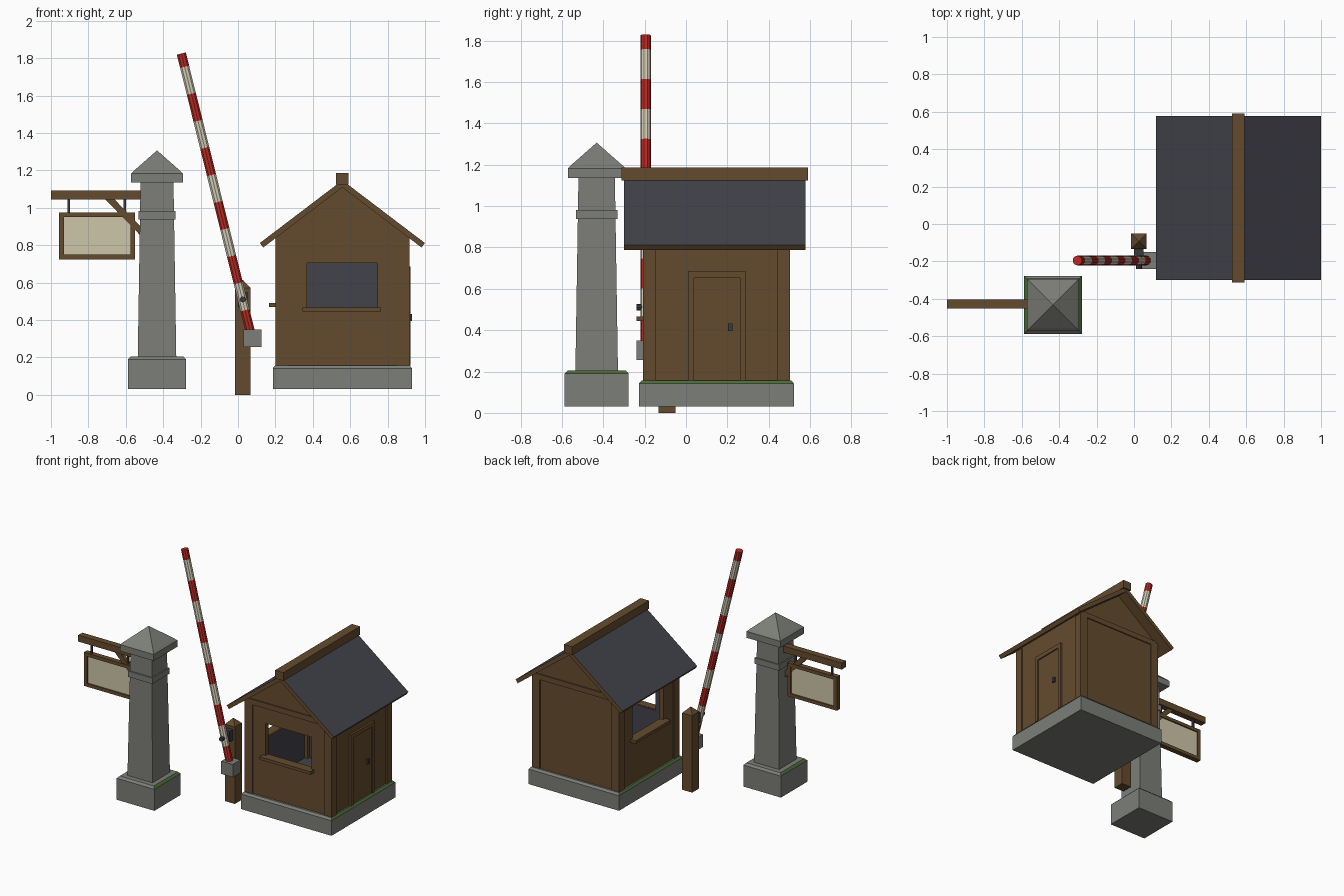
import bpy, bmesh, math
from mathutils import Vector, Matrix

if "Cube" in bpy.data.objects:
    bpy.data.objects.remove(bpy.data.objects["Cube"])


def material(name, rgb):
    m = bpy.data.materials.new(name)
    lin = [(c / 255 / 12.92) if c < 11 else ((c / 255 + 0.055) / 1.055) ** 2.4 for c in rgb]
    m.diffuse_color = (*lin, 1)
    m.use_nodes = True
    m.node_tree.nodes["Principled BSDF"].inputs["Base Color"].default_value = m.diffuse_color
    return m


WOOD = material("brown wood", (100, 75, 46))
STONE = material("grey stone", (124, 126, 120))
SLATE = material("dark slate", (66, 66, 75))
CREAM = material("cream board", (207, 198, 170))
RED = material("red paint", (186, 42, 34))
WHITE = material("off white paint", (214, 206, 184))
MOSS = material("green moss", (74, 108, 54))
METAL = material("dark metal", (56, 58, 63))


def finish(name, bm, *mats):
    bmesh.ops.recalc_face_normals(bm, faces=bm.faces)
    me = bpy.data.meshes.new(name)
    bm.to_mesh(me)
    bm.free()
    for m in mats:
        me.materials.append(m)
    ob = bpy.data.objects.new(name, me)
    bpy.context.collection.objects.link(ob)
    return ob


def box(name, x, y, z, *mats):
    """Box from (min, max) pairs."""
    bm = bmesh.new()
    bmesh.ops.create_cube(bm, size=1)
    for v in bm.verts:
        v.co = [r[0] if c < 0 else r[1] for c, r in zip(v.co, (x, y, z))]
    return finish(name, bm, *mats)


def stack(name, cx, cy, rings, mat, moss=False):
    """Loft of rectangles given as (half x, half y, z)."""
    bm = bmesh.new()
    loops = [[bm.verts.new((cx + sx * hx, cy + sy * hy, z))
              for sx, sy in ((-1, -1), (1, -1), (1, 1), (-1, 1))] for hx, hy, z in rings]
    bm.faces.new(loops[0])
    bm.faces.new(loops[-1])
    for a, b in zip(loops, loops[1:]):
        for i in range(4):
            bm.faces.new((a[i], a[(i + 1) % 4], b[(i + 1) % 4], b[i]))
    bmesh.ops.remove_doubles(bm, verts=bm.verts, dist=1e-5)
    bmesh.ops.recalc_face_normals(bm, faces=bm.faces)
    for f in bm.faces:  # moss grows on the side chamfers
        if moss and abs(f.normal.x) > 0.3 and 0.3 < f.normal.z < 0.95:
            f.material_index = 1
    return finish(name, bm, mat, MOSS)if moss else finish(name, bm, mat)


def extrude_y(name, pts, y0, y1, *mats, rule=None):
    """Profile in x, z extruded along y."""
    bm = bmesh.new()
    face = bm.faces.new([bm.verts.new((x, y0, z)) for x, z in pts])
    new = bmesh.ops.extrude_face_region(bm, geom=[face])["geom"]
    bmesh.ops.translate(bm, vec=(0, y1 - y0, 0),
                        verts=[g for g in new if isinstance(g, bmesh.types.BMVert)])
    bmesh.ops.recalc_face_normals(bm, faces=bm.faces)
    for f in bm.faces:
        f.material_index = rule(f) if rule else 0
    return finish(name, bm, *mats)


def rod(name, a, b, r, mat, sides=10, cuts=(), mat2=None):
    """Cylinder from a to b, with bands changing colour at distances from b."""
    a, b = Vector(a), Vector(b)
    L = (b - a).length
    bm = bmesh.new()
    bmesh.ops.create_cone(bm, cap_ends=True, segments=sides, radius1=r, radius2=r, depth=L)
    for c in cuts:
        bmesh.ops.bisect_plane(bm, geom=bm.verts[:] + bm.edges[:] + bm.faces[:],
                               plane_co=(0, 0, L / 2 - c), plane_no=(0, 0, 1))
    for f in bm.faces:
        d = L / 2 - f.calc_center_median().z
        f.material_index = sum(d > c for c in cuts) % 2
    rot = Vector((0, 0, 1)).rotation_difference(b - a).to_matrix().to_4x4()
    bm.transform(Matrix.Translation((a + b) / 2) @ rot)
    return finish(name, bm, *([mat, mat2] if mat2 else [mat]))


def cut(ob, cutter):
    mod = ob.modifiers.new("cut", "BOOLEAN")
    mod.operation, mod.solver, mod.object = "DIFFERENCE", "EXACT", cutter
    bpy.context.view_layer.objects.active = ob
    bpy.ops.object.modifier_apply(modifier=mod.name)
    bpy.data.objects.remove(cutter)


# Stone pillar
PX, PY = -0.433, -0.432
stack("pillar_base", PX, PY, [(.155, .155, .03), (.155, .155, .19), (.14, .14, .205)], STONE, True)
stack("pillar_shaft", PX, PY, [(.103, .103, .2), (.088, .088, 1.14)], STONE)
stack("pillar_band", PX, PY, [(.1, .1, .938), (.1, .1, .982)], STONE)
stack("pillar_cap", PX, PY, [(.139, .139, 1.135), (.139, .139, 1.183), (.125, .125, 1.197),
                             (0, 0, 1.307)], STONE)

# Hanging sign
SY = -0.427
box("sign_beam", (-1, -.5), (SY - .024, SY + .024), (1.045, 1.093), WOOD)
extrude_y("sign_brace", [(-.715, 1.05), (-.665, 1.05), (-.505, .885), (-.505, .835)],
          SY - .015, SY + .015, WOOD)
for i, x in enumerate((-.905, -.605)):
    box(f"sign_hanger_{i}", (x - .007, x + .007), (SY - .007, SY + .007), (.965, 1.05), METAL)
box("sign_panel", (-.94, -.565), (SY - .01, SY + .01), (.74, .96), CREAM)
for n, x, z in (("top", (-.957, -.55), (.95, .975)), ("bottom", (-.957, -.55), (.725, .75)),
                ("left", (-.957, -.931), (.75, .95)), ("right", (-.576, -.55), (.75, .95))):
    box("sign_frame_" + n, x, (SY - .019, SY + .019), z, WOOD)

# Barrier
stack("barrier_post", .026, -.092, [(.041, .041, 0), (.041, .041, .572), (0, 0, .615)], WOOD)
rod("barrier_boom", (.064, -.195, .345), (-.303, -.195, 1.825), .026, RED, 10,
    [.073 + .149 * i for i in range(10)], WHITE)
box("barrier_bracket", (0, .052), (-.172, -.13), (.47, .55), METAL)
rod("barrier_pin", (.026, -.13, .51), (.026, -.24, .51), .016, METAL, 8)
box("barrier_weight", (.03, .125), (-.24, -.15), (.255, .35), STONE)

# Hut base and hollow walls
CX, CY = .558, .147
stack("hut_base", CX, CY, [(.372, .375, .03), (.372, .375, .142), (.36, .362, .157)], STONE, True)
walls = extrude_y("hut_walls", [(.208, .15), (.908, .15), (.908, .85), (CX, 1.115), (.208, .85)],
                  -.2, .495, WOOD, SLATE)
room = box("room_cutter", (.24, .876), (-.168, .463), (.17, .79), WOOD, SLATE)
for p in room.data.polygons:
    p.material_index = 1
cut(walls, room)
cut(walls, box("front_cutter", (.368, .745), (-.3, -.1), (.465, .705), WOOD, SLATE))
cut(walls, box("side_cutter", (.1, .3), (-.03, .33), (.49, .73), WOOD, SLATE))

# Corner posts, gable beams and window sills
for i, x in enumerate(((.2, .264), (.853, .917))):
    for j, y in enumerate(((-.208, -.145), (.44, .503))):
        box(f"corner_post_{i}{j}", x, y, (.155, .83), WOOD)
for n, y in (("front", (-.208, -.19)), ("back", (.485, .503))):
    box(f"gable_beam_{n}", (.2, .917), y, (.82, .86), WOOD)
box("front_sill", (.345, .765), (-.24, -.18), (.445, .467), WOOD)
box("side_sill", (.165, .23), (-.055, .355), (.47, .492), WOOD)

# Door
box("door_panel", (.9, .914), (.035, .265), (.158, .655), WOOD)
box("door_jamb_left", (.9, .923), (.01, .038), (.157, .655), WOOD)
box("door_jamb_right", (.9, .923), (.262, .288), (.157, .655), WOOD)
box("door_lintel", (.9, .923), (.01, .288), (.653, .686), WOOD)
box("door_handle", (.91, .929), (.204, .224), (.395, .432), METAL)

# Roof: slate on top, wood on edges and underside
extrude_y("roof", [(.117, .812), (CX, 1.147), (.999, .812), (.981, .788), (CX, 1.109), (.135, .788)],
          -.3, .578, WOOD, SLATE, rule=lambda f: int(f.normal.z > .5))
box("ridge_beam", (.524, .592), (-.312, .59), (1.125, 1.186), WOOD)
